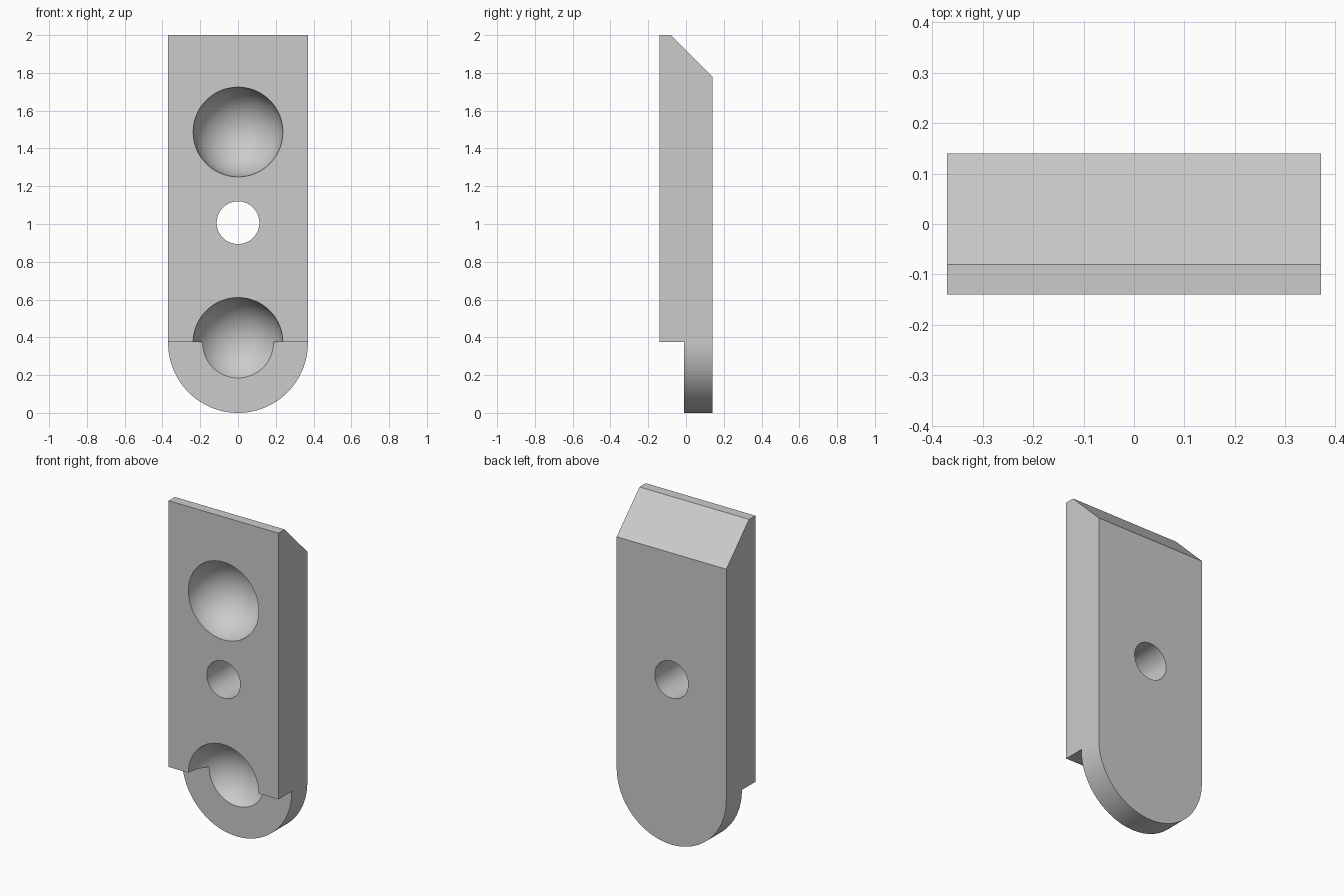
import bpy, bmesh
from math import pi, cos, sin, radians
from mathutils import Matrix

cube = bpy.data.objects.get("Cube")
if cube:
    bpy.data.objects.remove(cube, do_unlink=True)

HALF_W, HALF_D, HEIGHT = 0.37, 0.14, 2.0
STEP_Z, STEP_Y = 0.375, -0.01

grey = bpy.data.materials.new("plain_grey")
grey.use_nodes = True
colour = (0.6, 0.6, 0.6, 1)
grey.diffuse_color = colour
grey.node_tree.nodes["Principled BSDF"].inputs["Base Color"].default_value = colour


def make_object(name, bm):
    bmesh.ops.recalc_face_normals(bm, faces=bm.faces)
    mesh = bpy.data.meshes.new(name)
    bm.to_mesh(mesh)
    bm.free()
    mesh.materials.append(grey)
    ob = bpy.data.objects.new(name, mesh)
    bpy.context.collection.objects.link(ob)
    return ob


def prism(name, points, direction):
    """Extrude a flat outline along a direction."""
    bm = bmesh.new()
    face = bm.faces.new([bm.verts.new(p) for p in points])
    extruded = bmesh.ops.extrude_face_region(bm, geom=[face])["geom"]
    verts = [v for v in extruded if isinstance(v, bmesh.types.BMVert)]
    bmesh.ops.translate(bm, verts=verts, vec=direction)
    return make_object(name, bm)


def placed(y, z):
    """Turn the primitive's axis to run front to back."""
    return Matrix.Translation((0, y, z)) @ Matrix.Rotation(pi / 2, 4, "X")


def ball(name, z):
    bm = bmesh.new()
    bmesh.ops.create_uvsphere(bm, u_segments=96, v_segments=48,
                              radius=0.238, matrix=placed(-0.156, z))
    return make_object(name, bm)


def rod(name, z):
    bm = bmesh.new()
    bmesh.ops.create_cone(bm, cap_ends=True, segments=64, radius1=0.113,
                          radius2=0.113, depth=1, matrix=placed(0, z))
    return make_object(name, bm)


# Plate with a rounded bottom end
arc = [pi + pi * i / 64 for i in range(65)]
outline = [(HALF_W * cos(a), -HALF_D, HALF_W + HALF_W * sin(a)) for a in arc]
outline += [(HALF_W, -HALF_D, HEIGHT), (-HALF_W, -HALF_D, HEIGHT)]
plate = prism("plate", outline, (0, 2 * HALF_D, 0))

# Cutters: bottom step, top rear bevel, two round dimples, through hole
step = [(-1, -1, -1), (-1, STEP_Y, -1), (-1, STEP_Y, STEP_Z), (-1, -1, STEP_Z)]
bevel = [(-1, -0.18, 2.1), (-1, 0.24, 1.68), (-1, 0.24, 2.1)]
cutters = [
    prism("step_cutter", step, (2, 0, 0)),
    prism("bevel_cutter", bevel, (2, 0, 0)),
    ball("upper_dimple_cutter", 1.487),
    ball("lower_dimple_cutter", 0.373),
    rod("hole_cutter", 1.007),
]

bpy.ops.object.select_all(action="DESELECT")
bpy.context.view_layer.objects.active = plate
plate.select_set(True)
for cutter in cutters:
    cutter.hide_render = True
    cut = plate.modifiers.new(cutter.name, "BOOLEAN")
    cut.operation = "DIFFERENCE"
    cut.solver = "EXACT"
    cut.object = cutter
    bpy.ops.object.modifier_apply(modifier=cut.name)
    bpy.data.objects.remove(cutter, do_unlink=True)

bpy.ops.object.shade_smooth_by_angle(angle=radians(30))
